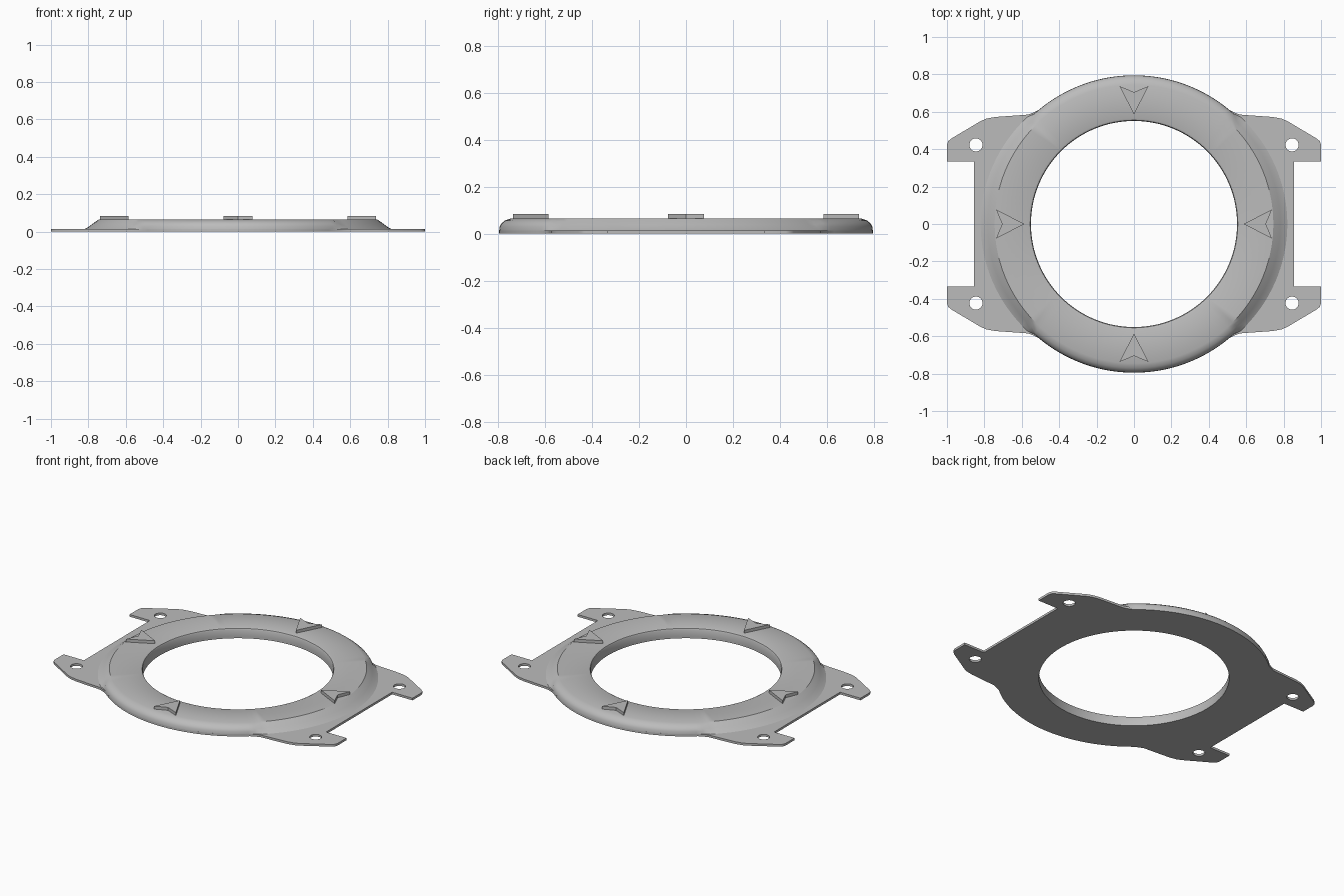
import bpy, bmesh
from math import sin, cos, pi, radians

if "Cube" in bpy.data.objects:
    bpy.data.objects.remove(bpy.data.objects["Cube"])

SEG = 128
R_IN, R_OUT = 0.551, 0.795
PLATE, TOP, ARROW_TOP = 0.014, 0.065, 0.084

grey = bpy.data.materials.new("plain grey")
grey.use_nodes = True
grey.diffuse_color = (0.5, 0.5, 0.5, 1)
grey.node_tree.nodes["Principled BSDF"].inputs["Base Color"].default_value = (0.5, 0.5, 0.5, 1)


def add_mesh(name, mesh, angle=30):
    obj = bpy.data.objects.new(name, mesh)
    bpy.context.collection.objects.link(obj)
    mesh.materials.clear()
    mesh.materials.append(grey)
    bpy.ops.object.select_all(action='DESELECT')
    obj.select_set(True)
    bpy.context.view_layer.objects.active = obj
    bpy.ops.object.shade_smooth_by_angle(angle=radians(angle))
    return obj


def circle(cx, cy, r, n):
    return [(cx + r * cos(2 * pi * i / n), cy + r * sin(2 * pi * i / n)) for i in range(n)]


def extruded(name, loops, z0, z1):
    """Fill closed outlines (inner ones become holes) and extrude from z0 to z1."""
    curve = bpy.data.curves.new(name, 'CURVE')
    curve.dimensions, curve.fill_mode = '2D', 'BOTH'
    curve.extrude = (z1 - z0) / 2
    for pts in loops:
        spline = curve.splines.new('POLY')
        spline.points.add(len(pts) - 1)
        for p, (x, y) in zip(spline.points, pts):
            p.co = (x, y, 0, 1)
        spline.use_cyclic_u = True
    temp = bpy.data.objects.new(name + " helper", curve)
    bpy.context.collection.objects.link(temp)
    bpy.context.view_layer.update()
    mesh = bpy.data.meshes.new_from_object(temp.evaluated_get(bpy.context.evaluated_depsgraph_get()))
    bpy.data.objects.remove(temp)
    bm = bmesh.new()
    bm.from_mesh(mesh)
    bmesh.ops.remove_doubles(bm, verts=bm.verts, dist=1e-5)
    bmesh.ops.translate(bm, verts=bm.verts, vec=(0, 0, (z0 + z1) / 2))
    bmesh.ops.recalc_face_normals(bm, faces=bm.faces)
    bm.to_mesh(mesh)
    bm.free()
    return add_mesh(name, mesh)


# Base plate: one quadrant of outline, mirrored twice, with screw holes
quad = [(0.856, 0.333), (1, 0.333), (1, 0.425), (0.993, 0.443), (0.975, 0.458),
        (0.82, 0.55), (0.79, 0.563), (0.743, 0.572), (0.59, 0.583), (0.565, 0.585), (0.545, 0.593)]
a0 = radians(50)
quad += [(R_OUT * cos(a0 + (pi / 2 - a0) * i / 16), R_OUT * sin(a0 + (pi / 2 - a0) * i / 16))
         for i in range(17)]
half = quad + [(-x, y) for x, y in quad[-2::-1]]
outline = half + [(x, -y) for x, y in half[::-1]]
holes = [circle(sx * 0.845, sy * 0.423, 0.035, 32) for sx in (1, -1) for sy in (1, -1)]
extruded("base_plate", [outline, circle(0, 0, R_IN, SEG)] + holes, 0, PLATE)

# Raised ring: rounded shoulder front and back, flared skirt at the sides
inner = [(R_IN, PLATE), (R_IN, 0.053), (0.555, 0.061), (0.565, TOP)]
rounded = [(0.745, TOP), (0.77, 0.056), (0.785, 0.044), (0.793, 0.03), (R_OUT, PLATE)]
bm = bmesh.new()
rows = []
for i in range(SEG):
    t = 2 * pi * i / SEG
    c, s = cos(t), sin(t)
    if abs(R_OUT * s) < 0.58:
        edge = R_OUT + 0.025 * c * c
        outer = [(0.745 + (edge - 0.745) * f, TOP + (PLATE - TOP) * g)
                 for f, g in ((0, 0), (0.25, 0.25), (0.5, 0.52), (0.75, 0.8), (1, 1))]
    else:
        outer = rounded
    rows.append([bm.verts.new((r * c, r * s, z)) for r, z in inner + outer])
for i, row in enumerate(rows):
    nxt = rows[(i + 1) % SEG]
    for j in range(len(row) - 1):
        bm.faces.new((row[j], row[j + 1], nxt[j + 1], nxt[j]))
bmesh.ops.recalc_face_normals(bm, faces=bm.faces)
if max(bm.faces, key=lambda f: f.calc_center_median().z).normal.z < 0:
    bmesh.ops.reverse_faces(bm, faces=bm.faces)
ring = bpy.data.meshes.new("raised_ring")
bm.to_mesh(ring)
bm.free()
add_mesh("raised_ring", ring)

# Four arrowheads pointing to the centre
arrow = [(0.585, 0), (0.737, 0.077), (0.705, 0), (0.737, -0.077)]
for k, side in enumerate(("left", "back", "right", "front")):
    c, s = cos(k * pi / 2), sin(k * pi / 2)
    pts = [(x * c - y * s, x * s + y * c) for x, y in arrow]
    extruded(side + "_arrow", [pts], TOP - 0.003, ARROW_TOP)
